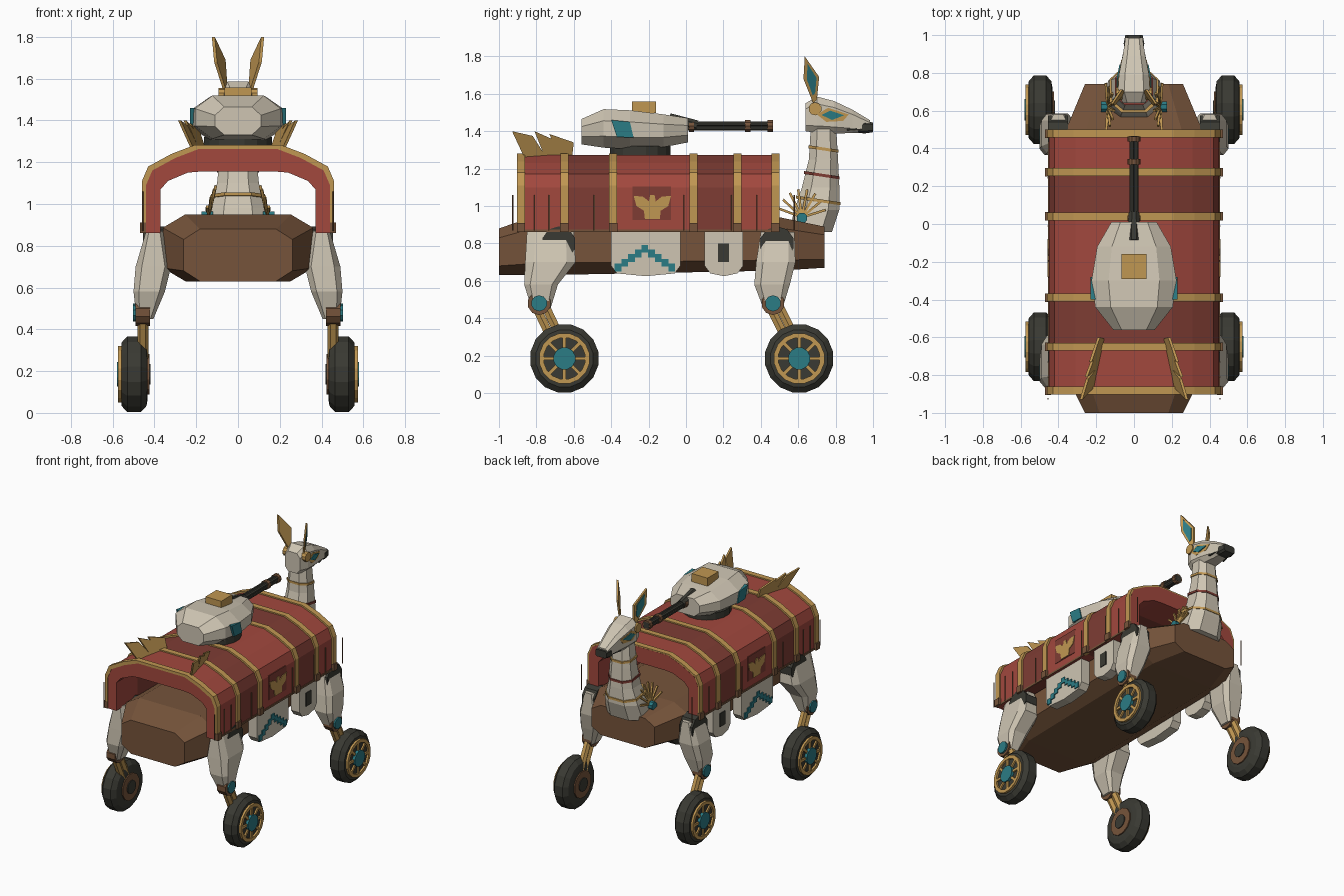
import bpy, bmesh, math
from mathutils import Vector

cube = bpy.data.objects.get("Cube")
if cube:
    bpy.data.objects.remove(cube, do_unlink=True)


def material(name, rgb):
    m = bpy.data.materials.new(name)
    m.use_nodes = True
    m.diffuse_color = (*rgb, 1)
    m.node_tree.nodes["Principled BSDF"].inputs["Base Color"].default_value = (*rgb, 1)
    return m


CREAM = material("cream", (0.62, 0.56, 0.45))
RED = material("red_cloth", (0.36, 0.065, 0.048))
MAROON = material("dark_red_cloth", (0.21, 0.046, 0.034))
GOLD = material("gold", (0.53, 0.31, 0.085))
BROWN = material("brown_leather", (0.18, 0.088, 0.043))
DARK = material("charcoal", (0.042, 0.042, 0.033))
TEAL = material("teal", (0.024, 0.2, 0.235))
X, Y, Z = Vector((1, 0, 0)), Vector((0, 1, 0)), Vector((0, 0, 1))


# Rings of points skinned into a solid; both=True mirrors across x
def loft(name, rings, mat, both=False, closed=False):
    bm = bmesh.new()
    rows = [[bm.verts.new(p) for p in r] for r in rings]
    n = len(rows[0])
    pairs = list(zip(rows, rows[1:] + rows[:1])) if closed else list(zip(rows, rows[1:]))
    for a, b in pairs:
        for i in range(n):
            j = (i + 1) % n
            bm.faces.new((a[i], a[j], b[j], b[i]))
    if not closed:
        bm.faces.new(rows[0])
        bm.faces.new(rows[-1])
    bmesh.ops.recalc_face_normals(bm, faces=bm.faces)
    me = bpy.data.meshes.new(name)
    bm.to_mesh(me)
    bm.free()
    me.materials.append(mat)
    ob = bpy.data.objects.new(name, me)
    bpy.context.scene.collection.objects.link(ob)
    if both:
        ob.modifiers.new("mirror", "MIRROR")
    return ob


# Chamfered rectangle with half sizes a, b along axes u, v
def octagon(c, u, v, a, b, k=0.35, kv=None):
    k, kv = a * k, b * (kv or k)
    pts = [(a, b - kv), (a - k, b), (k - a, b), (-a, b - kv),
           (-a, kv - b), (k - a, -b), (a - k, -b), (a, kv - b)]
    return [Vector(c) + u * p + v * q for p, q in pts]


def circle(c, r, n, u=Y, v=Z):
    return [Vector(c) + u * r * math.cos(t) + v * r * math.sin(t)
            for t in (math.tau * (i + 0.5) / n for i in range(n))]


def rod(name, p, q, r, mat, n=10, both=False, r2=None):
    p, q = Vector(p), Vector(q)
    d = (q - p).normalized()
    u = d.cross(X if abs(d.x) < 0.8 else Z).normalized()
    v = d.cross(u)
    return loft(name, [circle(p, r, n, u, v), circle(q, r2 or r, n, u, v)], mat, both)


def box(name, c, size, mat, both=False):
    x, y, z = (s / 2 for s in size)
    corners = [(-x, -y), (x, -y), (x, y), (-x, y)]
    return loft(name, [[Vector(c) + Vector((p, q, h)) for p, q in corners] for h in (-z, z)], mat, both)


# Side-view outline given thickness; the outer x is a number or a rule of y and z
def plate(name, pts, x, thick, mat, both=True):
    f = x if callable(x) else (lambda y, z: x)
    return loft(name, [[(f(y, z) - t, y, z) for y, z in pts] for t in (thick, 0)], mat, both)


# Body hull
def section(y, hw, z0, z1, k=0.3, kv=0.4):
    return octagon((0, y, (z0 + z1) / 2), X, Z, hw, (z1 - z0) / 2, k, kv)


loft("body_hull", [section(-1, 0.26, 0.63, 0.88), section(-0.8, 0.36, 0.63, 0.95),
                   section(0.5, 0.36, 0.655, 0.94), section(0.74, 0.26, 0.67, 0.89)], BROWN)

# Arched blanket with alternating panels
OUTER = [(0.45, 0.86), (0.45, 1.1), (0.42, 1.17), (0.31, 1.23), (0.2, 1.272)]
INNER = [(0.37, 0.86), (0.37, 1.07), (0.335, 1.11), (0.24, 1.15), (0.18, 1.155)]


def arch(name, y0, y1, outer, inner, mat):
    def full(p):
        return p + [(-x, z) for x, z in reversed(p)]
    prof = full(outer) + full(inner)[::-1]
    loft(name, [[(x, y, z) for x, z in prof] for y in (y0, y1)], mat)


edges = [-0.9, -0.65, -0.39, 0.04, 0.275, 0.5]
for i, (a, b) in enumerate(zip(edges, edges[1:])):
    arch("blanket_panel", a, b, OUTER, INNER, MAROON if i % 2 else RED)
grown = [(x + 0.01, z + (0.009 if z > 1 else 0)) for x, z in OUTER]
shrunk = [(x - 0.01, z - (0.01 if z > 1 else 0)) for x, z in OUTER]
for y in [-0.882] + edges[1:-1] + [0.478]:
    arch("gold_band", y - 0.021, y + 0.021, grown, shrunk, GOLD)
    box("band_buckle", (0.455, y, 0.885), (0.03, 0.045, 0.05), BROWN, True)
box("blanket_hem", (0.446, -0.2, 0.868), (0.018, 1.4, 0.014), BROWN, True)
for y in (-0.925, -0.81, -0.73, -0.49, -0.01, 0.055, 0.245, 0.38, 0.58):
    rod("side_pin", (0.455, y, 0.87), (0.455, y, 1.06), 0.004, BROWN, 5, True)

# Blanket ornament
box("ornament_panel", (0.449, -0.183, 1.015), (0.009, 0.205, 0.18), MAROON, True)
half = [(0.012, 1.06), (0.018, 1.025), (0.05, 1.05), (0.1, 1.055), (0.085, 1.0),
        (0.045, 0.975), (0.04, 0.93)]
bird = [(-0.18 + y, z) for y, z in half] + [(-0.18 - y, z) for y, z in reversed(half)]
plate("bird_ornament", bird, 0.458, 0.006, GOLD)

# Hanging side plates
for y0, y1 in ((-0.4, -0.03), (0.1, 0.305)):
    plate("hanging_plate", [(y0, 0.87), (y1, 0.87), (y1, 0.68), (y1 - 0.03, 0.64),
          ((y0 + y1) / 2, 0.625), (y0 + 0.03, 0.64), (y0, 0.68)], 0.437, 0.07, CREAM)
for i in range(-4, 5):
    box("step_pattern", (0.44, -0.22 + i * 0.036, 0.772 - abs(i) * 0.025),
        (0.008, 0.036, 0.042), TEAL, True)
box("dark_vent", (0.438, 0.2, 0.75), (0.009, 0.06, 0.1), DARK, True)

# Legs and wheels
REAR = [(0.87, 0.40, -0.725, 0.04, 0.125), (0.7, 0.405, -0.725, 0.085, 0.135),
        (0.58, 0.425, -0.775, 0.075, 0.09), (0.45, 0.445, -0.775, 0.04, 0.05)]
FORE = [(0.86, 0.40, 0.49, 0.04, 0.09), (0.7, 0.405, 0.48, 0.085, 0.105),
        (0.58, 0.425, 0.46, 0.075, 0.095), (0.45, 0.445, 0.465, 0.04, 0.05)]
for part, leg, hip, knee, wy in (("rear", REAR, -0.68, -0.785, -0.65), ("fore", FORE, 0.487, 0.465, 0.605)):
    loft(part + "_thigh", [octagon((x, y, z), X, Y, a, b) for z, x, y, a, b in leg], CREAM, True)
    rod(part + "_hip_disc", (0.35, hip, 0.8), (0.455, hip, 0.8), 0.092, DARK, 10, True)
    rod(part + "_knee", (0.42, knee, 0.48), (0.49, knee, 0.48), 0.063, BROWN, 10, True)
    rod(part + "_knee_cap", (0.48, knee, 0.48), (0.502, knee, 0.48), 0.043, TEAL, 10, True)
    for dy in (-0.026, 0.026):
        rod(part + "_strut", (0.455, knee + dy, 0.48), (0.455, wy + dy - 0.03, 0.26), 0.026, GOLD, 6, True)
    c = Vector((0, wy, 0.185))
    tyre = ((0.432, 0.12), (0.438, 0.155), (0.465, 0.185), (0.53, 0.185), (0.557, 0.155), (0.56, 0.12))
    loft(part + "_tyre", [circle(c + X * x, r, 16) for x, r in tyre], DARK, True)
    rim = ((0.55, 0.112), (0.55, 0.137), (0.574, 0.137), (0.574, 0.112))
    loft(part + "_rim", [circle(c + X * x, r, 16) for x, r in rim], GOLD, True, True)
    for i in range(8):
        d = Y * math.cos(i * math.tau / 8) + Z * math.sin(i * math.tau / 8)
        rod(part + "_spoke", c + X * 0.562 + d * 0.04, c + X * 0.562 + d * 0.12, 0.013, GOLD, 4, True)
    rod(part + "_hub", c + X * 0.55, c + X * 0.58, 0.06, TEAL, 12, True)
    rod(part + "_inner_disc", c + X * 0.424, c + X * 0.44, 0.1, BROWN, 12, True)
    rod(part + "_inner_axle", c + X * 0.418, c + X * 0.44, 0.05, DARK, 12, True)

# Turret and gun
rod("turret_ring", (0, -0.245, 1.26), (0, -0.245, 1.32), 0.165, DARK, 16)
TURRET = [(-0.56, 0.11, 1.33, 1.465), (-0.44, 0.205, 1.312, 1.518), (-0.3, 0.225, 1.305, 1.512),
          (-0.12, 0.195, 1.315, 1.49), (0.01, 0.12, 1.34, 1.47)]
loft("turret", [section(*s, 0.4, 0.6) for s in TURRET], CREAM)
plate("turret_gem", [(-0.4, 1.46), (-0.3, 1.45), (-0.28, 1.365), (-0.37, 1.37)], 0.23, 0.025, TEAL)
box("turret_hatch", (0, -0.225, 1.528), (0.13, 0.13, 0.06), GOLD)
rod("gun_mount", (0, -0.09, 1.465), (0, 0.06, 1.43), 0.034, DARK, 8, r2=0.03)
for i in range(4):
    t = math.tau * (i + 0.5) / 4
    dx, dz = 0.014 * math.cos(t), 0.014 * math.sin(t)
    rod("gun_barrel", (dx, 0, 1.428 + dz), (dx, 0.465, 1.428 + dz), 0.014, DARK, 8)
for y in (0.03, 0.33, 0.45):
    rod("gun_collar", (0, y - 0.014, 1.428), (0, y + 0.014, 1.428), 0.034, BROWN, 10)

# Rear crest feathers
for pts in ([(-0.93, 1.4), (-0.82, 1.375), (-0.74, 1.25), (-0.86, 1.25)],
            [(-0.81, 1.4), (-0.72, 1.36), (-0.64, 1.25), (-0.75, 1.25)],
            [(-0.73, 1.385), (-0.6, 1.34), (-0.61, 1.25), (-0.68, 1.25)]):
    plate("crest_feather", pts, lambda y, z: 0.17 + (-0.62 - y) * 0.22 + (z - 1.26) * 0.35, 0.014, GOLD)

# Neck with rings
NECK = [(0.86, 0.665, 0.15, 0.115), (0.98, 0.7, 0.135, 0.12), (1.1, 0.72, 0.1, 0.1),
        (1.25, 0.735, 0.085, 0.078), (1.42, 0.735, 0.07, 0.068)]
loft("neck", [octagon((0, y, z), X, Y, a, b, 0.5) for z, y, a, b in NECK], CREAM)
tilt = Vector((0, 1, -0.15))
for z, y, a, b, mat in ((1.03, 0.707, 0.13, 0.118, GOLD), (1.165, 0.726, 0.1, 0.096, MAROON),
                        (1.305, 0.736, 0.087, 0.08, GOLD)):
    loft("neck_ring", [octagon((0, y, z + h), X, tilt, a, b, 0.5) for h in (-0.008, 0.008)], mat)

# Fan of collar feathers
for i in range(8):
    t = math.radians(15 + i * 21)
    rod("collar_feather", (0.14, 0.62, 0.94),
        (0.165 - 0.06 * math.sin(t), 0.62 + 0.13 * math.cos(t), 0.94 + 0.15 * math.sin(t)), 0.009, GOLD, 4, True)
rod("collar_gem", (0.12, 0.62, 0.935), (0.175, 0.62, 0.935), 0.03, TEAL, 8, True)

# Head
HEAD = [(0.64, 0.06, 1.4, 1.55), (0.7, 0.085, 1.39, 1.585), (0.79, 0.08, 1.388, 1.562),
        (0.89, 0.06, 1.39, 1.515), (0.985, 0.045, 1.395, 1.458)]
loft("head", [section(*s, 0.4, 0.4) for s in HEAD], CREAM)
loft("nose", [section(0.92, 0.046, 1.392, 1.435), section(0.955, 0.055, 1.388, 1.452),
              section(1.0, 0.046, 1.395, 1.447)], DARK)


def cheek(out):
    return lambda y, z: 0.087 + out - 0.2 * max(0, y - 0.77)


plate("eye_trim", [(0.7, 1.49), (0.76, 1.525), (0.87, 1.49), (0.84, 1.455), (0.75, 1.45)], cheek(0), 0.02, GOLD)
plate("eye", [(0.725, 1.487), (0.77, 1.51), (0.845, 1.485), (0.78, 1.46)], cheek(0.005), 0.02, TEAL)
plate("mouth_line", [(0.86, 1.412), (0.93, 1.418), (0.93, 1.41), (0.86, 1.404)], cheek(-0.002), 0.02, DARK)
rod("ear_disc", (0.06, 0.69, 1.52), (0.094, 0.69, 1.52), 0.035, GOLD, 10, True)


# Ears, turned outward and forward
def ear_x(out):
    return lambda y, z: 0.08 + out + 0.12 * (z - 1.57) - 0.5 * (y - 0.67)


ear = [(0.68, 1.55), (0.628, 1.68), (0.635, 1.8), (0.712, 1.69), (0.7, 1.57)]
plate("ear", ear, ear_x(0), 0.014, GOLD)
inner = [(0.675 + (y - 0.675) * 0.62, 1.675 + (z - 1.675) * 0.68) for y, z in ear]
plate("ear_inner", inner, ear_x(0.004), 0.008, TEAL)
